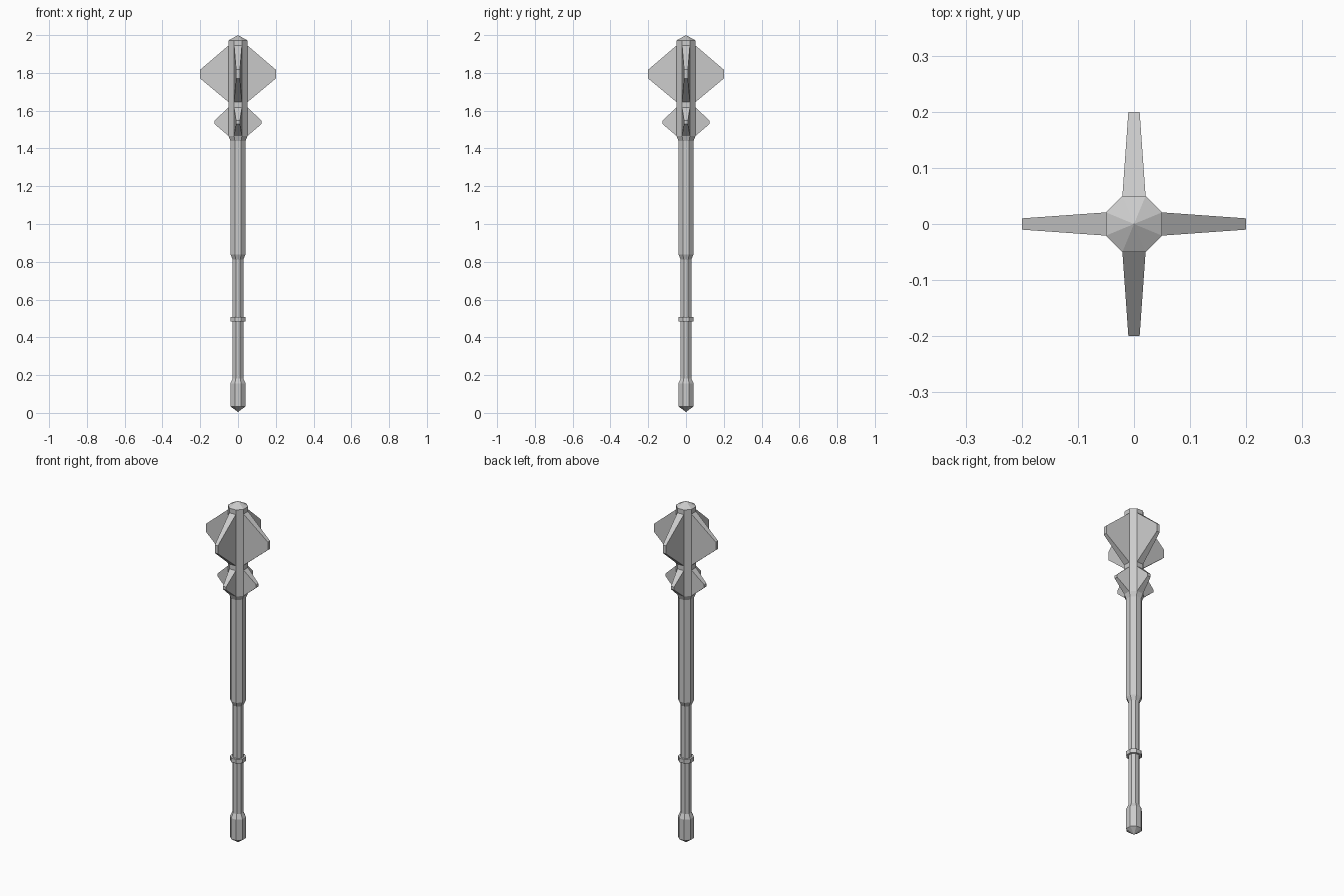
import bpy, bmesh
from math import sin, cos, pi

if "Cube" in bpy.data.objects:
    bpy.data.objects.remove(bpy.data.objects["Cube"])


def finish(name, bm):
    bmesh.ops.recalc_face_normals(bm, faces=bm.faces)
    mesh = bpy.data.meshes.new(name)
    bm.to_mesh(mesh)
    bm.free()
    obj = bpy.data.objects.new(name, mesh)
    bpy.context.collection.objects.link(obj)
    return obj


def octagon(bm, apothem, z):
    r = apothem / cos(pi / 8)
    return [bm.verts.new((r * cos(pi / 8 + i * pi / 4), r * sin(pi / 8 + i * pi / 4), z))
            for i in range(8)]


def bridge(bm, a, b):
    n = len(a)
    for i in range(n):
        j = (i + 1) % n
        bm.faces.new((a[i], a[j], b[j], b[i]))


# Eight-sided shaft with pointed ends
def build_shaft(name, profile, z_bottom, z_top):
    bm = bmesh.new()
    rings = [octagon(bm, r, z) for r, z in profile]
    for a, b in zip(rings, rings[1:]):
        bridge(bm, a, b)
    for ring, z in ((rings[0], z_bottom), (rings[-1], z_top)):
        tip = bm.verts.new((0, 0, z))
        for i in range(8):
            bm.faces.new((ring[i], ring[(i + 1) % 8], tip))
    return finish(name, bm)


build_shaft("shaft", [(.04, .034), (.04, .156), (.028, .183), (.028, .812),
                      (.04, .839), (.04, 1.44), (.05, 1.466), (.05, 1.972)], 0.005, 2.0)


# Grip ring, a closed band around the shaft
bm = bmesh.new()
loops = [octagon(bm, r, z) for r, z in ((.027, .484), (.04, .484), (.04, .508), (.027, .508))]
for k in range(4):
    bridge(bm, loops[k], loops[(k + 1) % 4])
finish("grip_ring", bm)


# Tapered blade growing out of one flat side of the head
def build_flange(name, angle, root, tip, reach, tip_half):
    bm = bmesh.new()
    c, s = cos(angle), sin(angle)

    def loop(x, w, z0, z1):
        return [bm.verts.new((x * c - y * s, x * s + y * c, z))
                for y, z in ((-w, z0), (w, z0), (w, z1), (-w, z1))]
    inner = loop(.05, .0207, *root)
    outer = loop(reach, tip_half, *tip)
    bridge(bm, inner, outer)
    bm.faces.new(outer)
    return finish(name, bm)


for i in range(4):
    build_flange(f"large_flange_{i + 1}", i * pi / 2, (1.645, 1.945), (1.77, 1.817), .2, .01)
    build_flange(f"small_flange_{i + 1}", i * pi / 2, (1.466, 1.617), (1.53, 1.547), .125, .01)
